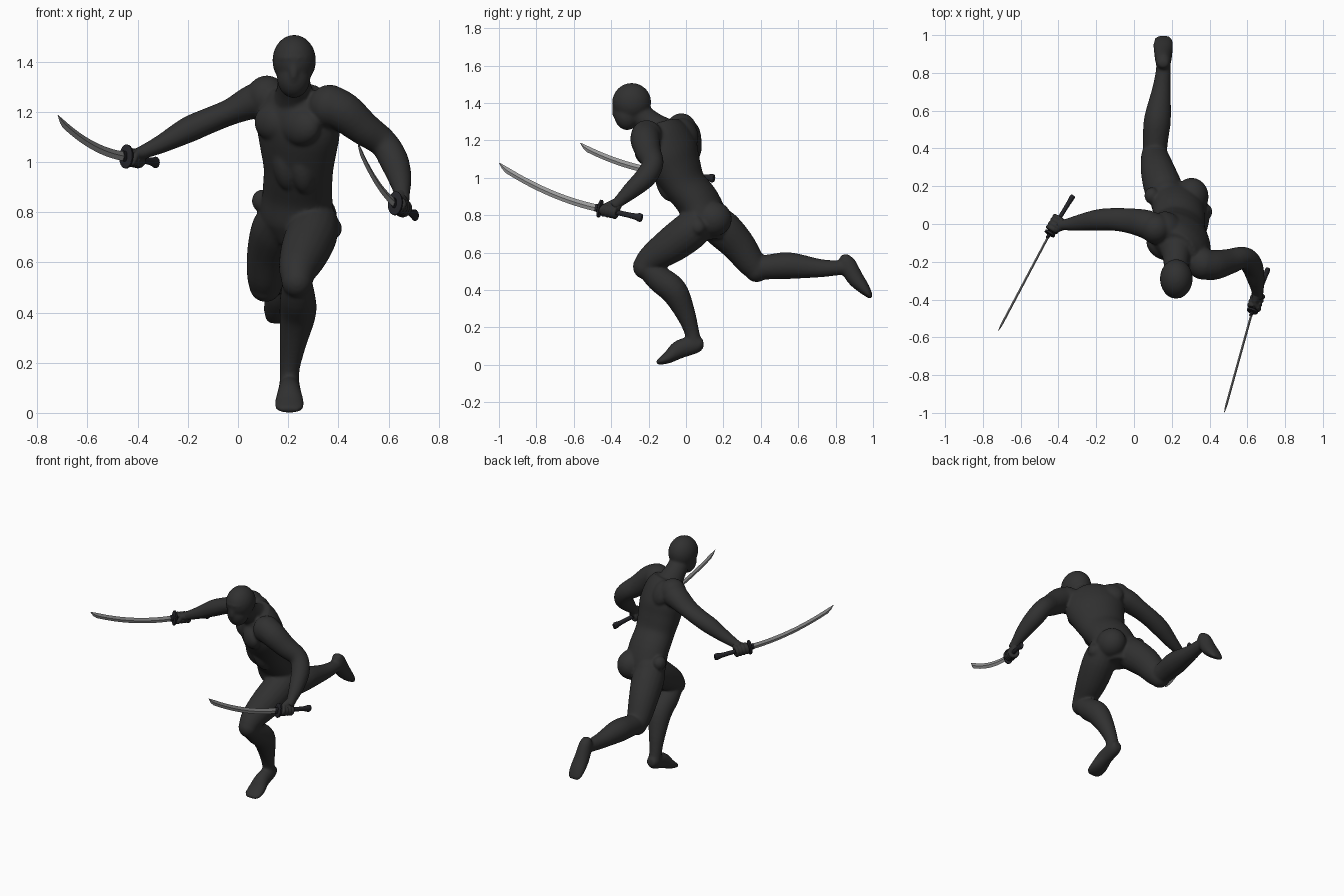
import bpy, bmesh, math
from mathutils import Vector, Matrix

if "Cube" in bpy.data.objects:
    bpy.data.objects.remove(bpy.data.objects["Cube"])


def material(name, rgb):
    m = bpy.data.materials.new(name)
    m.diffuse_color = (*rgb, 1)
    m.use_nodes = True
    m.node_tree.nodes["Principled BSDF"].inputs["Base Color"].default_value = m.diffuse_color
    return m


CLOTH = material("black cloth", (0.03, 0.03, 0.03))
GRIP = material("dark grip", (0.018, 0.018, 0.022))
STEEL = material("grey steel", (0.33, 0.33, 0.33))


def spline(sections, k=4):
    """Catmull-Rom interpolation of section tuples."""
    s = [tuple(c) for c in sections]
    s = [s[0]] + s + [s[-1]]
    out = []
    for a, b, c, d in zip(s, s[1:], s[2:], s[3:]):
        for i in range(k):
            t = i / k
            out.append(tuple(0.5 * (2 * q + (r - p) * t + (2 * p - 5 * q + 4 * r - w) * t * t
                                    + (3 * q - p - 3 * r + w) * t ** 3)
                             for p, q, r, w in zip(a, b, c, d)))
    return out + [s[-1]]


def loft(bm, sections, side=(1, 0, 0), n=20, curved=True):
    """Skin elliptical sections (x, y, z, ra, rb, twist); ra lies along side."""
    full = []
    for s in sections:
        s = tuple(s)
        if len(s) == 4:
            s += (s[3],)
        if len(s) == 5:
            s += (0,)
        full.append(s)
    if curved:
        full = spline(full)
    pts = [Vector(s[:3]) for s in full]
    rings = []
    for i, s in enumerate(full):
        t = (pts[min(i + 1, len(pts) - 1)] - pts[max(i - 1, 0)]).normalized()
        u = Matrix.Rotation(-math.radians(s[5]), 3, 'Z') @ Vector(side)
        u = (u - t * u.dot(t)).normalized()
        v = t.cross(u)
        rings.append([bm.verts.new(pts[i] + u * s[3] * math.cos(a) + v * s[4] * math.sin(a))
                      for a in (2 * math.pi * j / n for j in range(n))])
    for r, q in zip(rings, rings[1:]):
        for j in range(n):
            bm.faces.new((r[j], r[(j + 1) % n], q[(j + 1) % n], q[j]))
    bm.faces.new(rings[0][::-1])
    bm.faces.new(rings[-1])


def ball(bm, c, r, twist=0, tilt=0):
    m = (Matrix.Translation(c) @ Matrix.Rotation(-math.radians(twist), 4, 'Z')
         @ Matrix.Rotation(math.radians(tilt), 4, 'X') @ Matrix.Diagonal((*r, 1)))
    bmesh.ops.create_uvsphere(bm, u_segments=24, v_segments=16, radius=1, matrix=m)


def finish(name, bm, mat, voxel=0, smooth=0, angle=40):
    bmesh.ops.recalc_face_normals(bm, faces=bm.faces)
    me = bpy.data.meshes.new(name)
    bm.to_mesh(me)
    bm.free()
    ob = bpy.data.objects.new(name, me)
    bpy.context.collection.objects.link(ob)
    me.materials.append(mat)
    bpy.ops.object.select_all(action='DESELECT')
    ob.select_set(True)
    bpy.context.view_layer.objects.active = ob
    if voxel:
        r = ob.modifiers.new("fuse", 'REMESH')
        r.mode, r.voxel_size, r.use_smooth_shade = 'VOXEL', voxel, True
        s = ob.modifiers.new("soften", 'SMOOTH')
        s.factor, s.iterations = 0.5, smooth
        bpy.ops.object.modifier_apply(modifier="fuse")
        bpy.ops.object.modifier_apply(modifier="soften")
        bpy.ops.object.shade_smooth()
    else:
        bpy.ops.object.shade_smooth_by_angle(angle=math.radians(angle))
    return ob


body = bmesh.new()

# twisted, forward-leaning torso and neck
loft(body, [(.235, .12, .67, .07, .07, 15), (.235, .11, .76, .145, .11, 18),
            (.237, .065, .87, .142, .112, 22), (.24, -.005, .96, .142, .11, 27),
            (.24, -.05, 1.05, .162, .122, 33), (.24, -.085, 1.14, .182, .13, 38),
            (.235, -.11, 1.23, .165, .112, 39), (.228, -.13, 1.29, .105, .08, 39)], n=32)
loft(body, [(.225, -.13, 1.24, .09), (.224, -.19, 1.29, .07), (.222, -.26, 1.35, .062)])

# chest, ribs, shoulder blades, buttocks and hip bumps
ball(body, (.25, -.205, 1.14), (.09, .055, .075), 38)
ball(body, (.14, -.125, 1.16), (.085, .055, .075), 38)
ball(body, (.19, -.09, .98), (.05, .05, .1), 28, 20)
ball(body, (.255, -.11, .97), (.05, .05, .1), 28, 20)
ball(body, (.185, .0, 1.24), (.08, .05, .085), 38, 25)
ball(body, (.32, -.1, 1.2), (.08, .05, .085), 38, 25)
ball(body, (.17, .15, .775), (.09, .095, .095))
ball(body, (.305, .145, .78), (.09, .1, .095))
ball(body, (.375, .065, .735), (.04, .043, .043))
ball(body, (.095, .15, .845), (.04, .045, .045))

# hooded head: skull, jaw, brow, nose
ball(body, (.224, -.29, 1.405), (.087, .104, .102))
ball(body, (.222, -.315, 1.338), (.067, .07, .083))
ball(body, (.222, -.342, 1.415), (.068, .055, .014))
ball(body, (.222, -.382, 1.36), (.018, .014, .04))

# front leg, heel lifted
loft(body, [(.31, .09, .78, .09), (.295, .02, .715, .103), (.265, -.08, .64, .097),
            (.24, -.175, .575, .078), (.235, -.225, .53, .062)])
ball(body, (.235, -.222, .525), (.062, .062, .066))
loft(body, [(.235, -.225, .54, .055), (.238, -.15, .465, .07), (.238, -.065, .395, .073),
            (.22, -.005, .28, .054), (.207, .03, .18, .04), (.205, .045, .11, .04)])
loft(body, [(.205, .093, .115, .028, .022), (.205, .06, .11, .04, .045),
            (.205, -.03, .085, .046, .05), (.205, -.09, .043, .058, .034),
            (.205, -.135, .02, .055, .02), (.205, -.158, .012, .035, .01)])

# rear leg, kicked back
loft(body, [(.18, .12, .78, .09), (.155, .19, .73, .102), (.128, .275, .645, .092),
            (.112, .345, .55, .077), (.11, .385, .51, .066)])
ball(body, (.11, .378, .51), (.066, .066, .068))
loft(body, [(.11, .37, .515, .062), (.115, .46, .525, .068), (.125, .56, .53, .071),
            (.145, .71, .517, .05), (.155, .81, .518, .04), (.155, .86, .52, .038)])
loft(body, [(.155, .85, .59, .025, .018), (.155, .858, .55, .04, .045),
            (.155, .9, .47, .048, .046), (.155, .95, .41, .052, .033),
            (.155, .98, .373, .045, .018), (.155, .99, .358, .03, .01)])

# shoulders and arms
ball(body, (.115, -.025, 1.26), (.082, .082, .085))
ball(body, (.365, -.21, 1.222), (.085, .085, .086))
loft(body, [(.13, -.03, 1.25, .08), (.06, 0, 1.24, .07, .076), (-.03, .018, 1.2, .053, .066),
            (-.12, .025, 1.163, .052, .06), (-.2, .02, 1.128, .052, .056),
            (-.3, .005, 1.075, .038, .042), (-.37, -.005, 1.043, .029),
            (-.4, -.008, 1.03, .028)], side=(0, 0, 1))
loft(body, [(.35, -.21, 1.235, .08), (.42, -.217, 1.2, .08), (.5, -.2, 1.135, .068),
            (.58, -.178, 1.075, .058), (.622, -.215, 1.005, .058), (.645, -.29, .935, .047),
            (.655, -.36, .872, .031), (.658, -.39, .845, .029)], side=(0, 1, 0))
finish("body", body, CLOTH, 0.008, 7)


def sword_and_hand(label, pommel, guard, tip, wrist):
    pommel, guard, tip, wrist = map(Vector, (pommel, guard, tip, wrist))
    axis = (guard - pommel).normalized()
    up = Vector((0, 0, 1))
    side = (up - axis * up.dot(axis)).normalized()
    other = axis.cross(side)

    # handle with flared pommel
    bm = bmesh.new()
    loft(bm, [(*pommel.lerp(guard, t), a, b) for t, a, b in
              ((0, .019, .012), (.06, .023, .014), (.2, .016, .012), (.5, .014, .011),
               (1, .016, .012))], up, 16)
    finish(label + "_sword_handle", bm, GRIP)

    # oval guard
    bm = bmesh.new()
    loft(bm, [(*(guard + axis * d), .048 * k, .03 * k) for d, k in
              ((-.008, .85), (-.005, 1), (.005, 1), (.008, .85))], up, 24, False)
    loft(bm, [(*(guard + axis * d), .021, .009) for d in (0, .028)], up, 12, False)
    finish(label + "_sword_guard", bm, GRIP)

    # curved blade with slanted point
    bm = bmesh.new()
    ctrl = (guard + tip) / 2 - up * .06
    rows = []
    for i in range(25):
        t = i / 24
        w = .019 - .003 * t
        cut = max(0, (t - .94) / .06)
        p = guard.lerp(ctrl, t).lerp(ctrl.lerp(tip, t), t)
        rows.append((*(p + up * w * .85 * cut - up * .012 * t), w * (1 - .9 * cut),
                     .006 * (1 - .8 * cut)))
    loft(bm, rows, up, 4, False)
    finish(label + "_sword_blade", bm, STEEL, angle=30)

    # palm, curled fingers and thumb around the handle
    bm = bmesh.new()
    hold = guard - axis * .058
    to_wrist = wrist - hold
    to_wrist = (to_wrist - axis * to_wrist.dot(axis)).normalized()
    cross = axis.cross(to_wrist)
    loft(bm, [(*wrist, .028), (*wrist.lerp(hold, .5), .04, .026),
              (*(hold + to_wrist * .008), .043, .022)], axis, 16)
    for i in range(4):
        c = hold + axis * (.033 - .022 * i)
        loft(bm, [(*(c + (to_wrist * math.cos(a) + cross * math.sin(a)) * .026), .0125)
                  for a in (math.radians(45 * j) for j in range(8))], axis, 10)
    loft(bm, [(*(hold + to_wrist * .03 + axis * .02), .015),
              (*(hold - cross * .028 + axis * .038), .013),
              (*(hold - cross * .02 - to_wrist * .02 + axis * .04), .01)], axis, 10)
    finish(label + "_hand", bm, CLOTH, 0.004, 3)


sword_and_hand("right", (-.322, .15, .997), (-.445, -.05, 1.022), (-.718, -.565, 1.185),
               (-.37, -.005, 1.043))
sword_and_hand("left", (.71, -.235, .785), (.627, -.46, .835), (.478, -.998, 1.078),
               (.655, -.36, .872))
